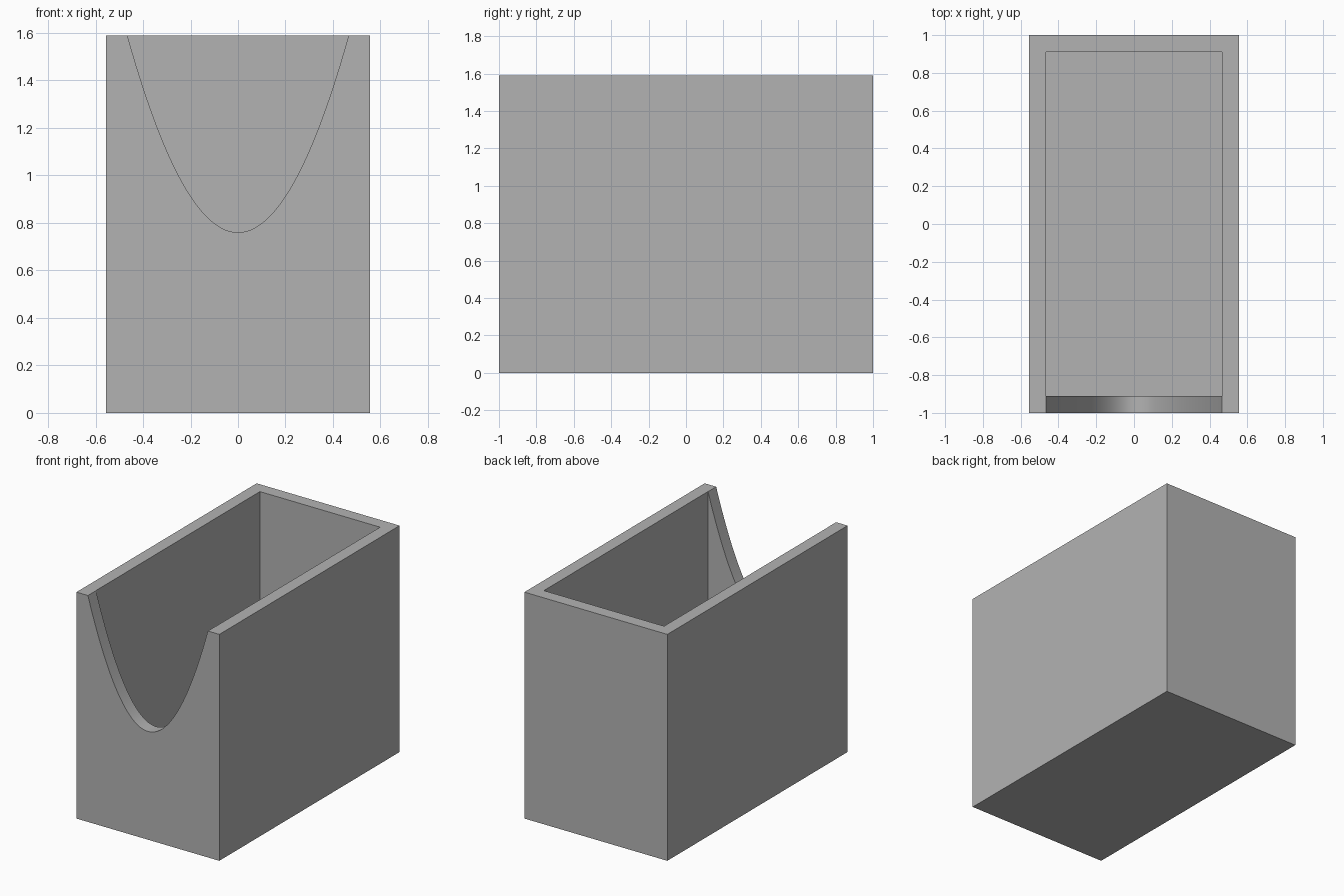
import bpy, bmesh, math

if "Cube" in bpy.data.objects:
    bpy.data.objects.remove(bpy.data.objects["Cube"], do_unlink=True)

HALF_X, HALF_Y, HEIGHT = 0.555, 1.0, 1.59
WALL = 0.09
IN_X, IN_Y = 0.467, HALF_Y - WALL
NOTCH_LOW, NOTCH_X = 0.76, 0.466

grey = bpy.data.materials.new("plain_grey")
grey.use_nodes = True
colour = (0.45, 0.45, 0.45, 1)
grey.diffuse_color = colour
grey.node_tree.nodes["Principled BSDF"].inputs["Base Color"].default_value = colour


def prism(name, outline, y0, y1):
    """Extrude an (x, z) outline along y."""
    bm = bmesh.new()
    face = bm.faces.new([bm.verts.new((x, y0, z)) for x, z in outline])
    grown = bmesh.ops.extrude_face_region(bm, geom=[face])["geom"]
    verts = [v for v in grown if isinstance(v, bmesh.types.BMVert)]
    bmesh.ops.translate(bm, verts=verts, vec=(0, y1 - y0, 0))
    bmesh.ops.recalc_face_normals(bm, faces=bm.faces)
    mesh = bpy.data.meshes.new(name)
    bm.to_mesh(mesh)
    bm.free()
    mesh.materials.append(grey)
    obj = bpy.data.objects.new(name, mesh)
    bpy.context.collection.objects.link(obj)
    return obj


def rectangle(half, z0, z1):
    return [(-half, z0), (half, z0), (half, z1), (-half, z1)]


# Outer block
box = prism("open_box", rectangle(HALF_X, 0, HEIGHT), -HALF_Y, HALF_Y)

# Hollow interior, open at the top
cavity = prism("cavity_cutter", rectangle(IN_X, WALL, HEIGHT + 0.2), -IN_Y, IN_Y)

# Parabolic scoop through the front wall
steps = 48
curve = []
for i in range(steps + 1):
    t = 2 * i / steps - 1
    curve.append((NOTCH_X * t, NOTCH_LOW + (HEIGHT - NOTCH_LOW) * t * t))
top = HEIGHT + 0.1
scoop = prism("scoop_cutter", curve + [(NOTCH_X, top), (-NOTCH_X, top)],
              -HALF_Y - 0.1, -IN_Y + 0.3)

# Cut, then discard the cutters
bpy.context.view_layer.objects.active = box
for cutter in (cavity, scoop):
    cutter.hide_render = True
    mod = box.modifiers.new("cut", 'BOOLEAN')
    mod.operation = 'DIFFERENCE'
    mod.solver = 'EXACT'
    mod.object = cutter
    bpy.ops.object.modifier_apply(modifier=mod.name)
    bpy.data.objects.remove(cutter, do_unlink=True)

# Smooth the curved scoop and keep the corners sharp
bpy.ops.object.select_all(action='DESELECT')
box.select_set(True)
bpy.ops.object.shade_smooth_by_angle(angle=math.radians(30))
